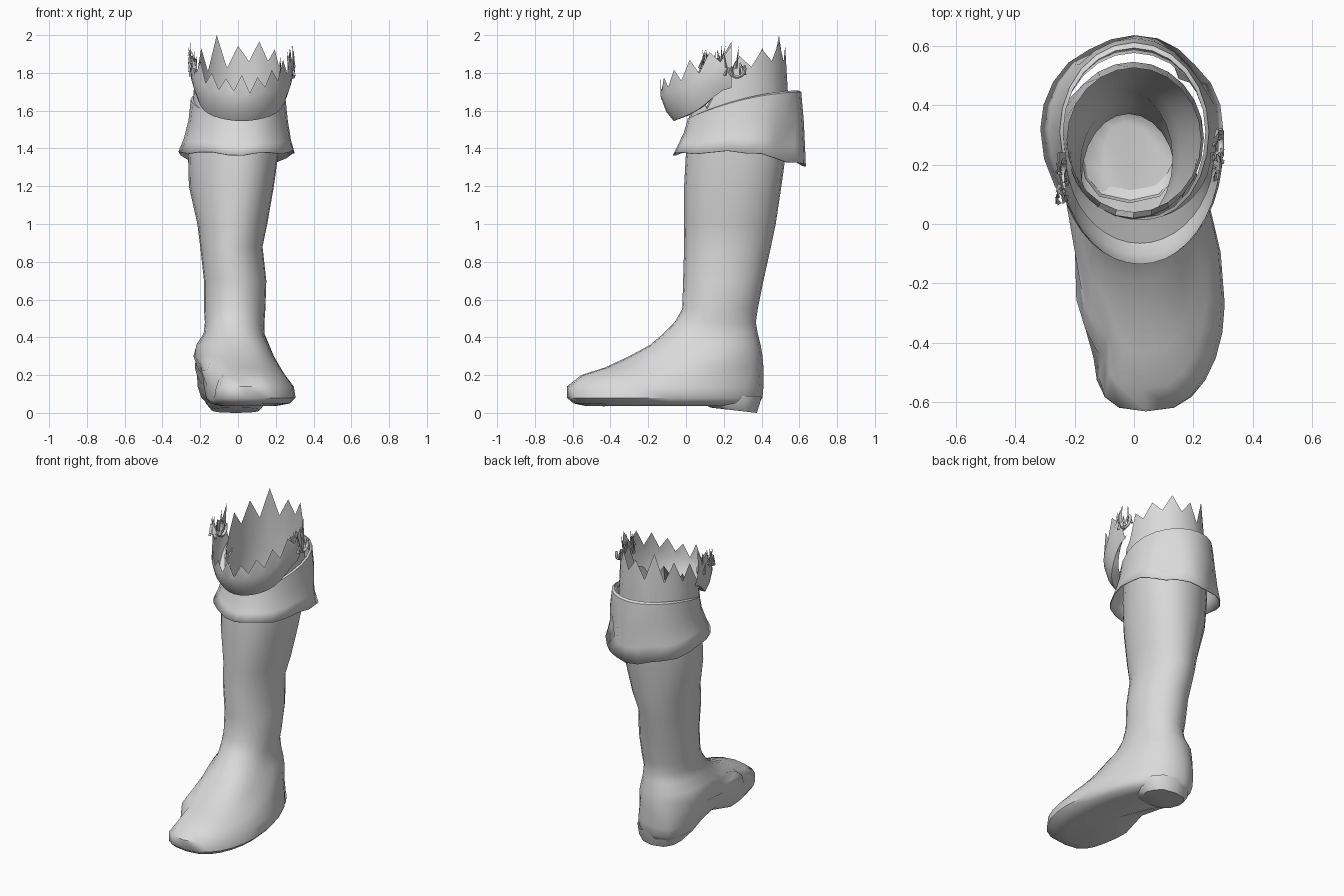
import bpy, bmesh, math, random
from mathutils import Vector

random.seed(4)
if "Cube" in bpy.data.objects:
    bpy.data.objects.remove(bpy.data.objects["Cube"])

leather = bpy.data.materials.new("grey leather")
leather.use_nodes = True
GREY = (0.7, 0.7, 0.7, 1)
leather.diffuse_color = GREY
leather.node_tree.nodes["Principled BSDF"].inputs["Base Color"].default_value = GREY


def ring(z, xl, xr, yf, yb, ym=None, cf=None, cb=None, p=1.0, n=24):
    """Egg-shaped outline; z may be a function of (index, front-to-back sine)."""
    mid = (xl + xr) / 2
    ym = (yf + yb) / 2 if ym is None else ym
    cf = mid if cf is None else cf
    cb = mid if cb is None else cb
    pts = []
    for i in range(n):
        t = math.tau * i / n
        s, c = math.sin(t), math.cos(t)
        y = ym + s * ((yb - ym) if s > 0 else (ym - yf))
        centre = mid + ((cb if s > 0 else cf) - mid) * s * s
        x = centre + math.copysign(abs(c) ** p, c) * (xr - xl) / 2
        pts.append(Vector((x, y, z(i, s) if callable(z) else z)))
    return pts


def loft(name, rows, closed=True, cap=False, dents=(), thickness=0, angle=40):
    """Skin rows of points; dents are (centre, push, radius)."""
    bm = bmesh.new()
    grid = []
    for row in rows:
        line = []
        for p in row:
            q = p.copy()
            for centre, push, radius in dents:
                d = (p - Vector(centre)).length / radius
                q += Vector(push) * math.exp(-d * d)
            line.append(bm.verts.new(q))
        grid.append(line)
    n = len(grid[0])
    for a, b in zip(grid, grid[1:]):
        for i in range(n if closed else n - 1):
            j = (i + 1) % n
            bm.faces.new((a[i], a[j], b[j], b[i]))
    if cap:
        end = grid[-1]
        middle = bm.verts.new(sum((v.co for v in end), Vector()) / n)
        for i in range(n):
            bm.faces.new((end[i], end[(i + 1) % n], middle))
    bmesh.ops.recalc_face_normals(bm, faces=bm.faces)
    ob = finish(name, bm, angle)
    if thickness:
        mod = ob.modifiers.new("thickness", "SOLIDIFY")
        mod.thickness = thickness


def finish(name, bm, angle):
    mesh = bpy.data.meshes.new(name)
    bm.to_mesh(mesh)
    bm.free()
    mesh.materials.append(leather)
    ob = bpy.data.objects.new(name, mesh)
    bpy.context.collection.objects.link(ob)
    bpy.ops.object.select_all(action="DESELECT")
    ob.select_set(True)
    bpy.context.view_layer.objects.active = ob
    bpy.ops.object.shade_smooth_by_angle(angle=math.radians(angle))
    return ob


# Leg and foot: one skin from the torn top edge down to the sole
def torn_top(i, s):
    peak = 1.9 + 0.08 * s if s > -0.3 else 1.76 + 0.06 * s
    if i == 8:
        return 2.0
    return peak - random.uniform(0, 0.04) if i % 2 == 0 else peak - random.uniform(0.08, 0.17)


boot_rows = [
    ring(torn_top, -0.225, 0.225, 0.04, 0.525),
    ring(1.6, -0.24, 0.235, 0.02, 0.545, 0.29),
    ring(1.38, -0.265, 0.215, 0.0, 0.53, 0.3, 0.01, 0.01),
    ring(1.2, -0.26, 0.19, -0.01, 0.505, 0.28, 0.0, -0.01),
    ring(1.0, -0.215, 0.155, -0.01, 0.475, 0.25, -0.015, -0.02),
    ring(0.88, -0.2, 0.13, -0.01, 0.45),
    ring(0.7, -0.18, 0.15, -0.015, 0.41),
    ring(0.55, -0.18, 0.145, -0.02, 0.38),
    ring(0.48, -0.175, 0.14, -0.06, 0.37),
    ring(0.42, -0.18, 0.14, -0.12, 0.38, 0.15, 0.0, -0.02, 0.9),
    ring(0.36, -0.215, 0.165, -0.19, 0.395, 0.13, 0.02, -0.04, 0.85),
    ring(0.3, -0.22, 0.19, -0.3, 0.405, 0.08, 0.03, -0.04, 0.85),
    ring(0.24, -0.2, 0.225, -0.43, 0.41, -0.02, 0.03, -0.05, 0.8),
    ring(0.2, -0.19, 0.25, -0.555, 0.41, -0.15, 0.03, -0.05, 0.7),
    ring(0.14, -0.18, 0.295, -0.63, 0.41, -0.25, 0.04, -0.05, 0.7),
    ring(0.08, -0.17, 0.305, -0.63, 0.405, -0.27, 0.04, -0.05, 0.7),
    ring(0.05, -0.15, 0.275, -0.595, 0.385, -0.25, 0.04, -0.04, 0.7),
    ring(0.036, -0.09, 0.2, -0.53, 0.34, -0.22, 0.04, -0.03, 0.75),
]
loft("boot_leg_and_foot", boot_rows, cap=True, angle=50, dents=[
    ((-0.15, -0.44, 0.17), (0.05, 0, -0.02), 0.09),
    ((-0.19, -0.31, 0.22), (-0.02, 0, 0.05), 0.07),
    ((-0.2, 0.2, 0.2), (-0.04, 0, 0), 0.13),
    ((-0.16, -0.03, 0.06), (0.03, 0, 0.05), 0.11),
])


# Heel under the back of the foot, sloping down to the rear
def heel_base(i, s):
    return 0.014 - 0.014 * s


loft("heel", [
    ring(0.09, -0.18, 0.15, 0.07, 0.4, p=0.7, n=12),
    ring(lambda i, s: 0.05 - 0.005 * s, -0.17, 0.145, 0.08, 0.39, p=0.7, n=12),
    ring(heel_base, -0.14, 0.115, 0.13, 0.375, p=0.75, n=12),
], cap=True)


# Flared cuff, open at the bottom, dipping at the front, with a rolled upper lip
def hem(i, s):
    return 1.375 - 0.03 * s - 0.035 * s * s + 0.008 * math.sin(i * 1.7)


def cuff_height(f):
    return lambda i, s: (1 - f) * hem(i, s) + f * (1.66 + 0.07 * s - 0.03 * s * s)


loft("cuff", [
    ring(hem, -0.315, 0.3, -0.07, 0.635, 0.32, 0.025, 0.0),
    ring(cuff_height(0.25), -0.287, 0.28, -0.045, 0.632, 0.32, 0.025, 0.0),
    ring(cuff_height(0.6), -0.262, 0.264, -0.012, 0.624, 0.32, 0.02, 0.0),
    ring(cuff_height(1), -0.25, 0.252, 0.01, 0.61, 0.31, 0.02, 0.0),
    ring(cuff_height(1.02), -0.238, 0.24, 0.02, 0.592, 0.31, 0.02, 0.0),
    ring(cuff_height(0.9), -0.242, 0.242, 0.02, 0.575, 0.31, 0.02, 0.0),
], dents=[((0.2, 0.55, 1.42), (-0.045, -0.05, 0), 0.07),
          ((-0.12, 0.62, 1.4), (0.01, -0.03, 0), 0.07)], thickness=0.006)


# Bowl-shaped torn flap folded out over the front
def flap_row(rx, ry, lift, torn=False, n=21):
    pts = []
    for i in range(n):
        t = math.pi * (1 + i / (n - 1))
        c, s = math.cos(t), math.sin(t)
        z = 1.545 + 0.07 * c * c + 0.105 * c ** 10 + lift
        if torn:
            z += 0.04 * c * c * (1 - c ** 8)
            z += random.uniform(0.06, 0.1) if i % 2 == 0 else random.uniform(-0.02, 0.01)
        pts.append(Vector((0.02 + rx * c, 0.24 + ry * s, z)))
    return pts


loft("front_flap", [
    flap_row(0.238, 0.225, 0.03),
    flap_row(0.25, 0.305, 0.0),
    flap_row(0.268, 0.345, 0.05),
    flap_row(0.278, 0.375, 0.13),
    flap_row(0.27, 0.375, 0.15, torn=True),
], closed=False)


# Frayed threads and a curled hook at each side of the flap
def fray(name, x, y, spread):
    bm = bmesh.new()
    for k in range(16):
        base = Vector((x + random.uniform(-0.025, 0.012), y + random.uniform(-spread, spread),
                       random.uniform(1.77, 1.83)))
        tip = base + Vector((random.uniform(-0.015, 0.015), random.uniform(-0.03, 0.03),
                             random.uniform(0.06, 0.12)))
        corners = [bm.verts.new(base + 0.009 * Vector((math.cos(a), math.sin(a), 0)))
                   for a in (0, math.tau / 3, 2 * math.tau / 3)]
        top = bm.verts.new(tip)
        bm.faces.new(corners[::-1])
        for i in range(3):
            bm.faces.new((corners[i], corners[(i + 1) % 3], top))
    finish(name, bm, 20)


def hook(name, x, y, z):
    rows = []
    for k in range(9):
        a = math.pi * (0.95 + 1.2 * k / 8)
        out = Vector((0, math.cos(a), math.sin(a)))
        rows.append([Vector((x + 0.01 * math.cos(b), y, z)) + out * (0.042 + 0.01 * math.sin(b))
                     for b in (math.tau * j / 6 for j in range(6))])
    loft(name, rows, angle=60)


for side, x, y, spread in (("left", 0.292, 0.23, 0.09), ("right", -0.235, 0.13, 0.06)):
    fray(side + "_frayed_threads", x, y, spread)
    hook(side + "_curled_hook", x, y + 0.04, 1.82)
